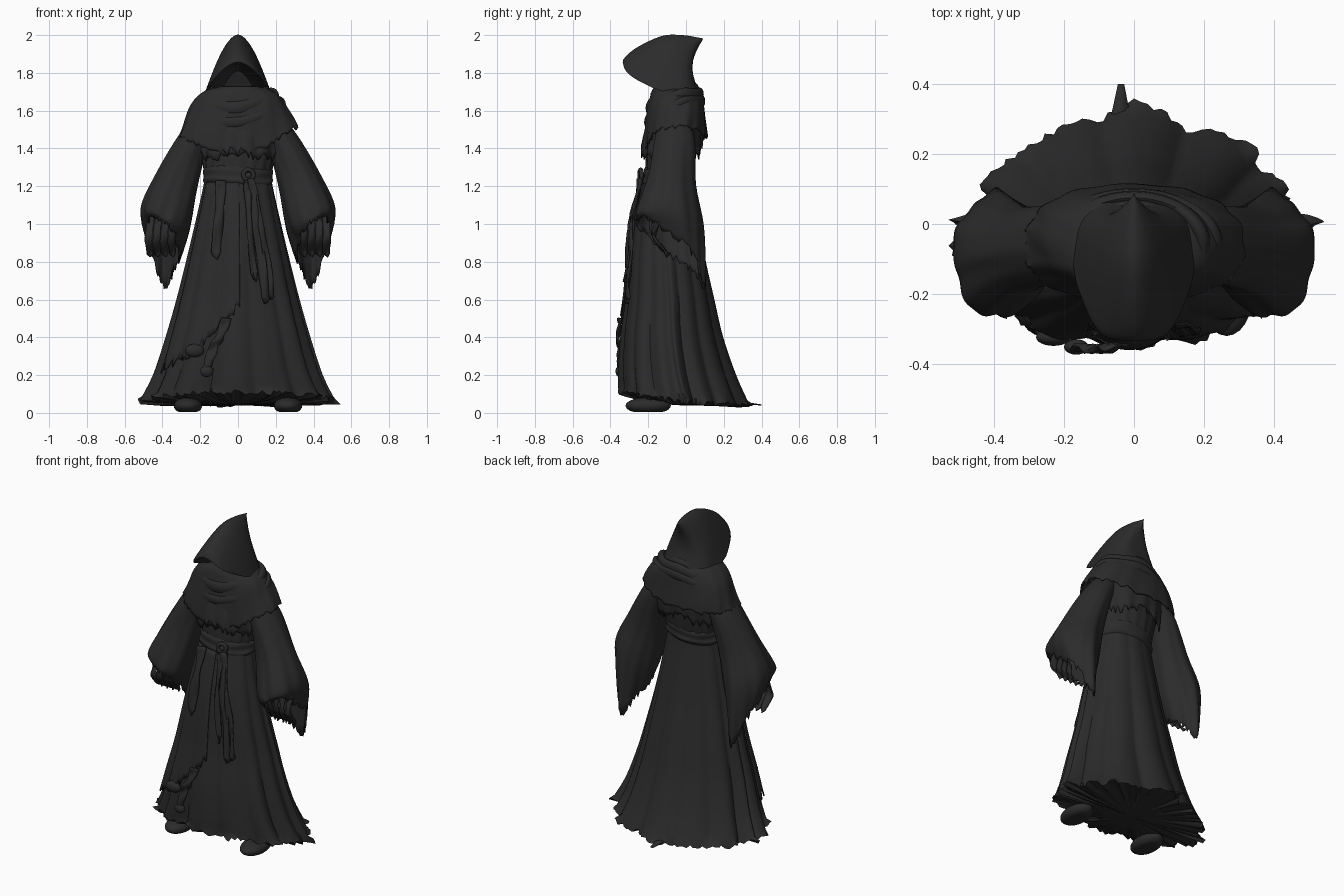
import bpy, bmesh, math, random
from math import sin, cos, pi
from mathutils import Vector

random.seed(4)
if "Cube" in bpy.data.objects:
    bpy.data.objects.remove(bpy.data.objects["Cube"])

cloth = bpy.data.materials.new("charcoal cloth")
cloth.use_nodes = True
COLOUR = (0.024, 0.024, 0.024, 1)
cloth.diffuse_color = COLOUR
cloth.node_tree.nodes["Principled BSDF"].inputs["Base Color"].default_value = COLOUR


def finish(name, bm, thick=0.0, angle=50):
    bmesh.ops.remove_doubles(bm, verts=bm.verts, dist=0.0005)
    bmesh.ops.recalc_face_normals(bm, faces=bm.faces)
    mesh = bpy.data.meshes.new(name)
    bm.to_mesh(mesh)
    bm.free()
    mesh.materials.append(cloth)
    ob = bpy.data.objects.new(name, mesh)
    bpy.context.collection.objects.link(ob)
    bpy.ops.object.select_all(action='DESELECT')
    ob.select_set(True)
    bpy.context.view_layer.objects.active = ob
    bpy.ops.object.shade_smooth_by_angle(angle=math.radians(angle))
    if thick:
        ob.modifiers.new("thickness", 'SOLIDIFY').thickness = thick


def loft(name, rows, ring=True, thick=0.0, caps=False, mirror=False):
    """Skin rows of points; ring closes each row."""
    bm = bmesh.new()
    grid = [[bm.verts.new((-p[0] if mirror else p[0], p[1], p[2])) for p in row] for row in rows]
    n = len(rows[0])
    for a, b in zip(grid, grid[1:]):
        for i in range(n if ring else n - 1):
            j = (i + 1) % n
            bm.faces.new((a[i], a[j], b[j], b[i]))
    if caps:
        bm.faces.new(grid[0])
        bm.faces.new(grid[-1])
    finish(name, bm, thick)


def blend(keys, steps):
    """Smoothly interpolate tuples of numbers between key rows."""
    out = []
    for k in range(len(keys) - 1):
        p = [keys[max(0, min(len(keys) - 1, k + d))] for d in (-1, 0, 1, 2)]
        for s in range(steps):
            t = s / steps
            out.append([b + 0.5 * t * (c - a + t * (2*a - 5*b + 4*c - d + t * (3*(b - c) + d - a)))
                        for a, b, c, d in zip(*p)])
    return out + [list(keys[-1])]


def noise(n, amount):
    return [random.uniform(-amount, amount) for _ in range(n)]


def power(v, e):
    return math.copysign(abs(v)**e, v)


# Skirt: flaring folds, ragged hem, longer at the back (z, cy, rx, ry)
SKIRT = blend([(1.28, -.095, .17, .122), (1.2, -.10, .182, .13), (1.0, -.105, .225, .17),
               (.8, -.10, .27, .2), (.6, -.085, .317, .228), (.4, -.075, .37, .262),
               (.2, -.045, .43, .30), (.06, -.01, .495, .33)], 4)


def skirt_shape(z):
    for hi, lo in zip(SKIRT, SKIRT[1:]):
        if z >= lo[0]:
            break
    t = (hi[0] - z) / (hi[0] - lo[0])
    return [p + (q - p)*t for p, q in zip(hi[1:], lo[1:])]


def skirt_point(a, z, out=0.0):
    """Point on the folded skirt at angle a and height z; out pushes it outward."""
    cy, rx, ry = skirt_shape(z)
    t = (1.28 - z) / 1.22
    fold = abs(sin(7*a + .4 + .6*sin(2*a))) + .6*abs(sin(4*a + 1.3)) - .95
    r = 1 + (.015 + .08*t)*fold + out
    front, back = max(0, -sin(a)), max(0, sin(a))
    # the back narrows towards its train, the front is broader
    sy = back**(1 + .65*t) - front**(1 - .12*t)
    return r*rx*cos(a), cy + r*ry*sy, z + (.05*front - .02*back)*t**6


def skirt_front(x, z):
    cy, rx, ry = skirt_shape(z)
    return cy - ry * math.sqrt(max(0, 1 - (x / rx)**2))


N = 168
hem_z, hem_r = noise(N, .014), noise(N, .025)
angles = [2*pi*i/N for i in range(N)]
rows = [[skirt_point(a, level[0]) for a in angles] for level in SKIRT[:-1]]
hem = [skirt_point(a, SKIRT[-1][0], hem_r[i] + .05*max(0, sin(9*a))**4) for i, a in enumerate(angles)]
hem = [(x, y, z + hem_z[i]) for i, (x, y, z) in enumerate(hem)]
rows.append(hem)
# Gathered underside closing the hem
for q in (.9, .65, .35, .02):
    rows.append([(x*q, y*q - .02*(1 - q), z*q**2 + .04*(1 - q*q)) for x, y, z in hem])
loft("skirt", rows, caps=True)

# Torn outer layer on the right front, its ragged edge climbing to the middle
rag = noise(41, .035)
loft("torn_overskirt", [[skirt_point(pi*(1.12 + .39*i/40), 1.22 + (.23 + .36*(i/40)**2 + rag[i] - 1.22)*t,
                                     .03 + .04*t) for i in range(41)] for t in (k/20 for k in range(21))],
     ring=False, thick=.008)

# Trailing rag at the back hem
loft("train_rag", [[(-.1 + .12*u, .15 + .25*v, .1 - .07*v**.5 + .015*sin(pi*u))
                    for u in (v*.45, .5, 1 - v*.4)] for v in (0, .3, .6, .85, 1)],
     ring=False, thick=.006)


def rings(keys, steps, n, bump, square=1.0):
    """Horizontal rings (z, cy, rx, ry) with a bump(angle, t, index) -> (scale, dz)."""
    rows, levels = [], blend(keys, steps)
    for k, (z, cy, rx, ry) in enumerate(levels):
        row = []
        for i in range(n):
            a = 2 * pi * i / n
            s, dz = bump(a, k / (len(levels) - 1), i)
            row.append((s*rx*power(cos(a), square), cy + s*ry*power(sin(a), square), z + dz))
        rows.append(row)
    return rows


# Torso, waist sash
loft("torso", rings([(1.66, -.06, .18, .11), (1.5, -.065, .2, .13), (1.36, -.08, .192, .132),
                     (1.24, -.09, .17, .122)], 4, 72,
                    lambda a, t, i: (1 + .03*t*sin(17*a + 3*t), 0)), caps=True)
loft("sash", rings([(1.3, -.09, .172, .125), (1.28, -.09, .184, .135), (1.25, -.092, .18, .132),
                    (1.23, -.094, .186, .139), (1.21, -.096, .176, .128)], 3, 64,
                   lambda a, t, i: (1 + .012*sin(6*a + 5*t), .01*sin(2*a))))

# Tattered under-mantle and shoulder mantle
edge = noise(96, .028)
loft("under_mantle", rings([(1.62, -.06, .2, .13), (1.5, -.065, .225, .155), (1.42, -.078, .215, .16)], 4, 96,
     lambda a, t, i: (1 + .035*t*sin(13*a), t**3 * (edge[i] - .035*sin(2*a)**2 - .035))), thick=.006)


def mantle_bump(a, t, i):
    drape = .014*sin(3*a + 9*t) + .014*sin(14*a + 4*t)*t
    front, back = max(0, -sin(a)), max(0, sin(a))
    drop = -(.12*front**3 + .03*back**2) * t**2
    return 1 + drape, drop + edge[(i*5) % 96] * .5 * t**8 + .025*cos(a)*t**2


loft("shoulder_mantle", rings([(1.73, -.07, .1, .09), (1.705, -.06, .18, .125), (1.65, -.055, .238, .148),
                               (1.57, -.055, .28, .16), (1.49, -.056, .315, .168)], 5, 96, mantle_bump, .85),
     thick=.008)


# Cowl folds wound around the neck, sloping across the chest
def cowl(name, z, rx, ry, tube, slope, lean):
    rows = []
    for i in range(60):
        a = 2 * pi * i / 60
        rows.append([((rx + tube*cos(b))*cos(a), -.06 + (ry + tube*.8*cos(b))*sin(a),
                      z + 1.5*tube*sin(b) + lean*sin(a) + slope*cos(a) + .006*sin(5*a))
                     for b in (2*pi*j/12 for j in range(12))])
    loft(name, rows + rows[:1])


cowl("upper_cowl_fold", 1.69, .14, .11, .025, .008, .012)
cowl("middle_cowl_fold", 1.65, .195, .135, .024, .02, .03)
cowl("lower_cowl_fold", 1.595, .235, .146, .02, .03, .05)

# Hood: pointed arches from the face rim to the rear tip
# (half width, bottom y, bottom z, top y, top z, backward bow)
HOOD = blend([(.09, -.08, 1.70, -.13, 1.81, 0), (.125, -.14, 1.72, -.25, 1.84, .02),
              (.156, -.185, 1.725, -.335, 1.857, .04), (.17, -.14, 1.71, -.275, 1.925, .015),
              (.174, -.07, 1.69, -.13, 1.995, 0), (.158, .01, 1.68, -.02, 2.0, .01),
              (.1, .06, 1.68, .06, 1.988, .03), (0, .085, 1.68, .092, 1.982, .055)], 4)
rows = []
for w, yb, zb, yt, zt, bow in HOOD:
    row = []
    for j in range(33):
        u = j / 16 - 1
        h = 1 - u*u
        row.append((w*power(u, 1.1), yb + (yt - yb)*h - bow*sin(pi*h), zb + (zt - zb)*h))
    rows.append(row)
loft("hood", rows, ring=False)
# Dark wall that closes the back of the face opening
bm = bmesh.new()
bm.faces.new([bm.verts.new(p) for p in rows[0]])
finish("hood_inner_wall", bm)

# Sleeves: tilted rings along the arm (centre, outward axis x/z, front axis y/z)
SLEEVE = blend([(.18, -.06, 1.53, .065, .03, -.09, 0), (.245, -.06, 1.42, .078, .035, -.11, 0),
                (.322, -.075, 1.23, .11, .035, -.125, .02), (.385, -.09, 1.03, .13, .055, -.175, .03),
                (.398, -.085, .895, .088, .06, -.18, .13)], 5)
M = 72
cuff = noise(M, .022)
rows = []
for k, (cx, cy, cz, ux, uz, vy, vz) in enumerate(SLEEVE):
    t = k / (len(SLEEVE) - 1)
    row = []
    for i in range(M):
        a = 2 * pi * i / M
        r = 1 + .05*t*sin(5*a + 4*t) + .025*t*sin(11*a)
        c, s = r*cos(a), r*sin(a)
        tip = -.09 * max(0, -sin(a))**6 * t**8
        row.append((cx + ux*c, cy + vy*s, cz + uz*c + vz*s + tip + (cuff[i] if t == 1 else 0)))
    rows.append(row)
for name, flip in (("left_sleeve", False), ("right_sleeve", True)):
    loft(name, rows, thick=.008, mirror=flip)


# Hanging rags and sash ends
def ribbon(name, pts, width, steps=5):
    path = blend(pts, steps)
    rows = []
    for k, (x, y, z) in enumerate(path):
        w = width * (1 + .12*sin(1.3*k)) * (.25 if k == len(path) - 1 else 1)
        rows.append([(x + w*u, y + .01*sin(3*u + .9*k), z + .012*u*sin(1.7*k))
                     for u in (-.5, -.2, .15, .5)])
    loft(name, rows, ring=False, thick=.009)


def front_rag(name, path, width, off=.03):
    ribbon(name, [(x, skirt_front(x, z) - off, z) for x, z in path], width)


front_rag("sash_end_long", [(.06, 1.24), (.09, 1.05), (.125, .8), (.15, .58)], .045)
front_rag("sash_end_short", [(.07, 1.24), (.12, 1.0), (.165, .75), (.18, .6)], .03, .04)
front_rag("sash_end_inner", [(.05, 1.22), (.06, 1.0), (.09, .7)], .03)
front_rag("right_rag", [(-.09, 1.23), (-.1, 1.05), (-.12, .82)], .05, .035)
front_rag("torn_strip", [(-.06, .5), (-.1, .4), (-.14, .32), (-.17, .2)], .05, .035)
for side, label in ((1, "left"), (-1, "right")):
    for i in range(4):
        x = .34 + .04*i
        ribbon("%s_cuff_tatter_%d" % (label, i),
               [(side*x, -.2 + .02*i, 1.04), (side*(x + .01), -.17, .93), (side*(x + .005), -.1, .83)], .04)


def ball(name, loc, size):
    bm = bmesh.new()
    bmesh.ops.create_uvsphere(bm, u_segments=24, v_segments=14, radius=1)
    for v in bm.verts:
        v.co = Vector([c + s*q for c, s, q in zip(loc, size, v.co)])
        v.co.z = max(v.co.z, .005)
    finish(name, bm)


# Sash knot ring and clumps of cloth
bpy.ops.mesh.primitive_torus_add(location=(.055, -.24, 1.26), rotation=(pi/2, 0, .2),
                                 major_radius=.027, minor_radius=.012, major_segments=24, minor_segments=10)
knot = bpy.context.object
knot.name = "sash_knot"
knot.data.materials.append(cloth)
bpy.ops.object.shade_smooth()
ball("knot_core", (.055, -.235, 1.255), (.018, .015, .018))
ball("rag_clump_upper", (-.23, skirt_front(-.23, .33) - .035, .33), (.05, .025, .035))
ball("rag_clump_lower", (-.165, skirt_front(-.165, .22) - .03, .22), (.035, .022, .03))

# Shoes
for side, label in ((1, "left"), (-1, "right")):
    ball(label + "_shoe", (side*.265, -.2, .038), (.075, .12, .045))
